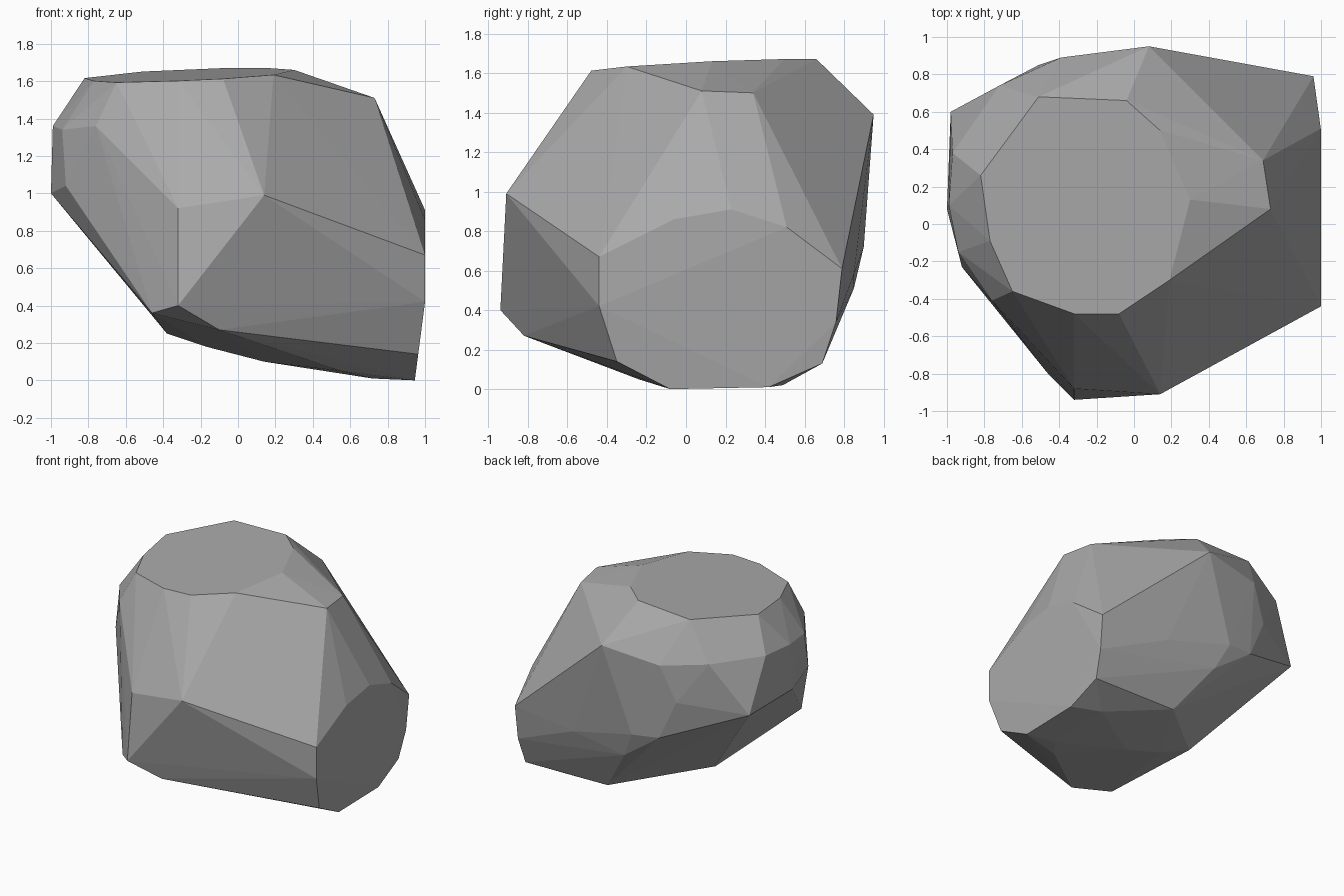
import bpy
import bmesh

default_cube = bpy.data.objects.get("Cube")
if default_cube:
    bpy.data.objects.remove(default_cube, do_unlink=True)


def make_material(name, color):
    material = bpy.data.materials.new(name)
    material.use_nodes = True
    material.diffuse_color = color
    shader = material.node_tree.nodes["Principled BSDF"]
    shader.inputs["Base Color"].default_value = color
    shader.inputs["Roughness"].default_value = 0.9
    return material


def crown_height(x, y):
    """The flat crown tilts gently down towards the front right."""
    return 1.64 + 0.045 * x + 0.05 * y


def cleaved_side(y, z):
    """The cleaved side is flat and tucks in near the ground and the back."""
    return 1 - 0.13 * max(0, 0.42 - z) - 0.14 * max(0, y - 0.5)


def build_convex_stone(name, corners, material):
    """Wrap the corner points in a faceted convex skin."""
    bm = bmesh.new()
    for corner in corners:
        bm.verts.new(corner)
    bmesh.ops.convex_hull(bm, input=list(bm.verts))
    loose = [vert for vert in bm.verts if not vert.link_faces]
    bmesh.ops.delete(bm, geom=loose, context="VERTS")
    bmesh.ops.recalc_face_normals(bm, faces=list(bm.faces))
    for face in bm.faces:
        face.smooth = False
    mesh = bpy.data.meshes.new(name)
    bm.to_mesh(mesh)
    bm.free()
    mesh.materials.append(material)
    stone = bpy.data.objects.new(name, mesh)
    bpy.context.collection.objects.link(stone)
    return stone


# Outline of the flat crown, as x and y
crown_outline = [
    (-.65, -.36), (-.32, -.48), (-.08, -.48), (.19, -.3), (.3, .13),
    (.14, .5), (-.04, .66), (-.27, .67), (-.51, .68), (-.68, .44),
    (-.82, .26), (-.77, -.09),
]

# Outline of the cleaved side, as y and z
side_outline = [
    (-.44, .67), (-.06, .86), (.23, .91), (.51, .82), (.79, .61),
    (.76, .34), (.69, .13), (.42, .01), (-.08, 0), (-.35, .14), (-.44, .42),
]

# Shoulder between the crown and the cleaved side
shoulder = [(.73, .08, 1.51), (.69, .34, 1.5)]

# Front ridge
front_ridge = [
    (-.32, -.94, .4), (.14, -.91, .99), (-.32, -.88, .92),
    (-.1, -.82, .27), (-.46, -.8, .36),
]

# Rounded narrow end
narrow_end = [
    (-.76, -.41, 1.36), (-.92, -.23, 1.04), (-.94, -.15, 1.34),
    (-1, .08, 1), (-.99, .1, 1.36), (-.97, .38, 1.37), (-.98, .6, .98),
]

# Chipped back
back_chips = [
    (.08, .95, 1.39), (-.39, .89, 1.33), (-.72, .74, 1.37),
    (-.51, .85, 1.05), (-.37, .87, .74), (-.15, .9, .72),
    (-.05, .85, .51), (.4, .85, .58), (-.29, .49, .4),
]

# Underside
underside = [
    (.72, .49, .02), (.21, .69, .14), (-.38, .17, .25),
    (-.17, .1, .18), (.14, .08, .1), (.72, -.05, .01), (.55, -.24, .05),
]

corners = [(x, y, crown_height(x, y)) for x, y in crown_outline]
corners += [(cleaved_side(y, z), y, z) for y, z in side_outline]
corners += shoulder + front_ridge + narrow_end + back_chips + underside

stone_gray = make_material("stone gray", (0.4, 0.4, 0.4, 1))
build_convex_stone("boulder", corners, stone_gray)
